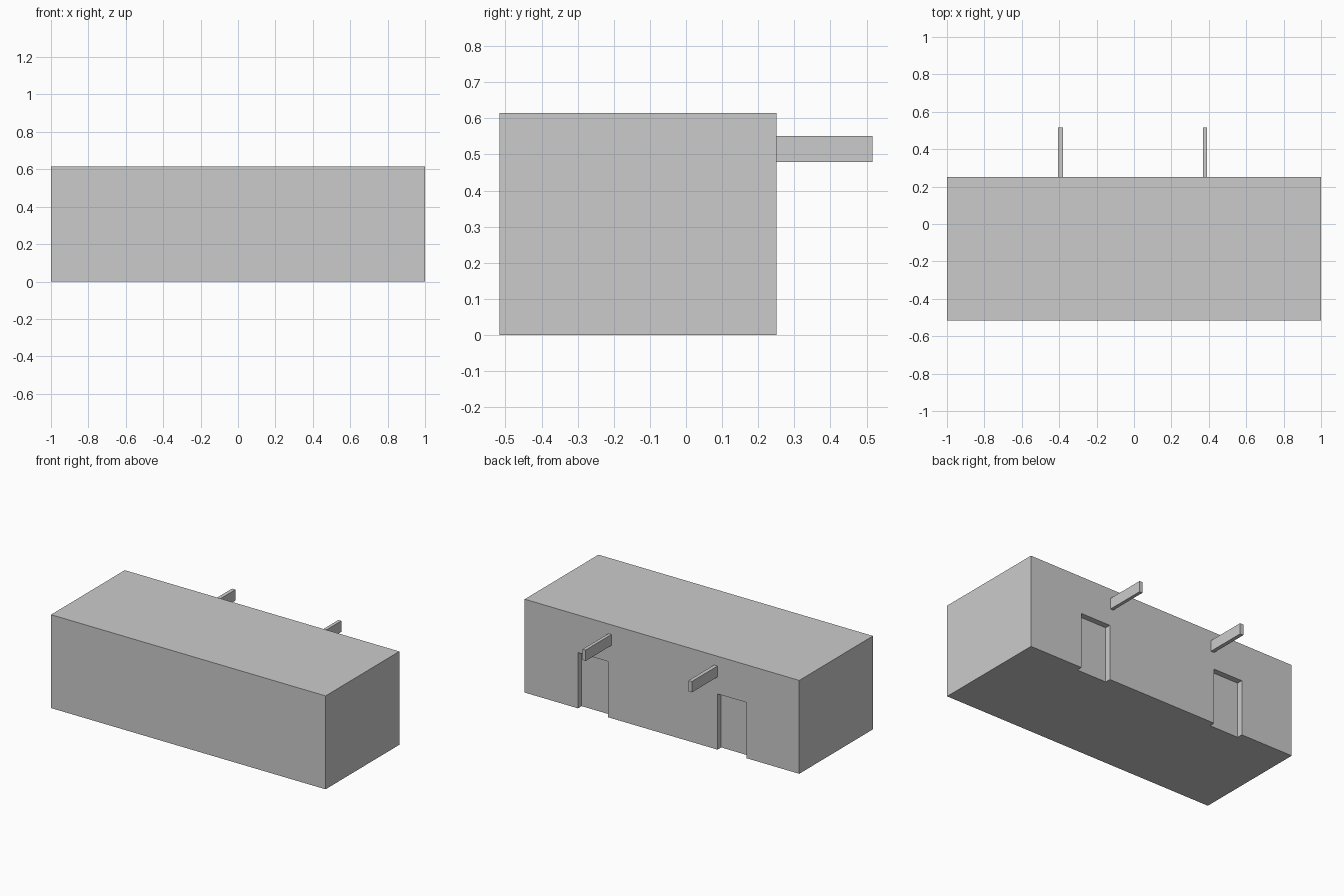
import bpy

if "Cube" in bpy.data.objects:
    bpy.data.objects.remove(bpy.data.objects["Cube"])


def box(name, x, y, z):
    """Axis-aligned box from (min, max) ranges."""
    bpy.ops.mesh.primitive_cube_add(size=1)
    ob = bpy.context.object
    ob.name = name
    spans = (x, y, z)
    for v in ob.data.vertices:
        v.co = [lo if c < 0 else hi for c, (lo, hi) in zip(v.co, spans)]
    return ob


BACK = 0.25

# Main building block
body = box("building_body", (-1, 1), (-0.517, BACK), (0, 0.615))

# Shallow doorways recessed into the back wall
for i, x in enumerate([(-0.617, -0.405), (0.395, 0.612)]):
    cutter = box(f"doorway_cutter_{i}", x, (BACK - 0.038, BACK + 0.1), (-0.1, 0.367))
    cutter.hide_render = True
    mod = body.modifiers.new("doorway", 'BOOLEAN')
    mod.operation = 'DIFFERENCE'
    mod.solver = 'EXACT'
    mod.object = cutter
    bpy.context.view_layer.objects.active = body
    bpy.ops.object.modifier_apply(modifier=mod.name)
    bpy.data.objects.remove(cutter, do_unlink=True)

# Sign beams projecting from the back wall
for side, x in (("left", (-0.405, -0.38)), ("right", (0.369, 0.391))):
    box(f"beam_{side}", x, (BACK, 0.517), (0.479, 0.551))
